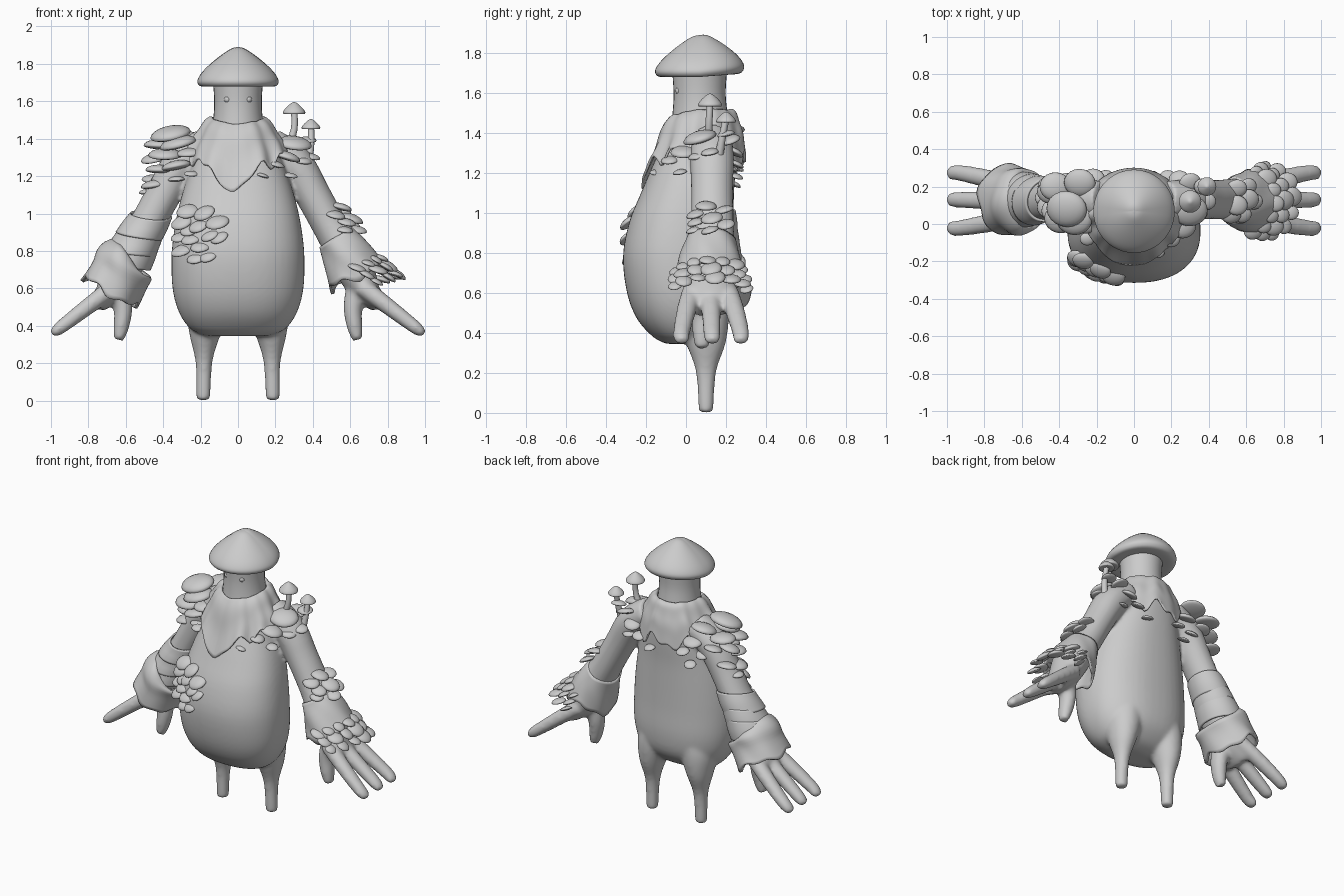
import bpy, bmesh, math, random
from mathutils import Vector, Matrix

if "Cube" in bpy.data.objects:
    bpy.data.objects.remove(bpy.data.objects["Cube"])
random.seed(4)

grey = bpy.data.materials.new("plain_grey")
grey.use_nodes = True
GREY = (0.6, 0.6, 0.6, 1)
grey.diffuse_color = GREY
grey.node_tree.nodes["Principled BSDF"].inputs["Base Color"].default_value = GREY


def finish(bm, name):
    bmesh.ops.recalc_face_normals(bm, faces=bm.faces)
    for f in bm.faces:
        f.smooth = True
    mesh = bpy.data.meshes.new(name)
    bm.to_mesh(mesh)
    bm.free()
    mesh.materials.append(grey)
    ob = bpy.data.objects.new(name, mesh)
    bpy.context.collection.objects.link(ob)
    return ob


def spline(pts, n):
    """Smooth curve through tuples of any length."""
    out = []
    for i in range(len(pts) - 1):
        p = [Vector(pts[max(0, min(len(pts) - 1, i + k))]) for k in (-1, 0, 1, 2)]
        for s in range(n):
            t = s / n
            out.append(0.5 * (2 * p[1] + (p[2] - p[0]) * t
                       + (2 * p[0] - 5 * p[1] + 4 * p[2] - p[3]) * t ** 2
                       + (3 * p[1] - p[0] - 3 * p[2] + p[3]) * t ** 3))
    return out + [Vector(pts[-1])]


def loft(bm, pts, upright=False, caps=True, seg=32, power=2, n=4, hem=None):
    """Skin ellipses given as (x, y, z, half width, half depth)."""
    path = spline(pts, n)
    rings = []
    for i, p in enumerate(path):
        c = Vector(p[:3])
        if upright:
            tan, u, v = Vector((0, 0, -1)), Vector((1, 0, 0)), Vector((0, 1, 0))
        else:
            a, b = path[max(i - 1, 0)], path[min(i + 1, len(path) - 1)]
            tan = (Vector(b[:3]) - Vector(a[:3])).normalized()
            u = Vector((0, 1, 0)).cross(tan).normalized()
            v = tan.cross(u)
        ring = []
        for k in range(seg):
            ang = math.tau * k / seg
            co, si = math.cos(ang), math.sin(ang)
            e = 2 / power
            off = u * math.copysign(abs(co) ** e, co) * p[3] + v * math.copysign(abs(si) ** e, si) * p[4]
            if hem:
                drop, flare = hem(ang, i / (len(path) - 1))
                off = off * (1 + flare) + tan * drop
            ring.append(bm.verts.new(c + off))
        rings.append(ring)
    for r, s in zip(rings, rings[1:]):
        for k in range(seg):
            bm.faces.new((r[k], r[(k + 1) % seg], s[(k + 1) % seg], s[k]))
    if caps:
        bm.faces.new(rings[0])
        bm.faces.new(rings[-1])


def part(name, pts, thick=0, **kw):
    bm = bmesh.new()
    loft(bm, pts, **kw)
    ob = finish(bm, name)
    if thick:
        m = ob.modifiers.new("thickness", "SOLIDIFY")
        m.thickness = thick
        m.offset = 0
    return ob


# Body, legs, arms and hands fused into one soft skin
profile = [(.345, -.1, .06, .16), (.38, -.165, .14, .25), (.47, -.245, .215, .315),
           (.6, -.295, .24, .35), (.78, -.315, .238, .355), (.95, -.285, .238, .335),
           (1.1, -.225, .24, .3), (1.25, -.16, .25, .25), (1.38, -.1, .25, .2), (1.47, -.04, .21, .14)]
bm = bmesh.new()
loft(bm, [(0, (f + b) / 2, z, w, (b - f) / 2) for z, f, b, w in profile], upright=True, power=2.3, seg=48)
for s in (-1, 1):
    loft(bm, [(s * .14, .08, .66, .09, .12), (s * .163, .09, .48, .11, .125), (s * .178, .1, .35, .082, .1),
              (s * .182, .1, .21, .046, .052), (s * .185, .1, .04, .039, .039), (s * .185, .1, .002, .037, .037)])
    loft(bm, [(s * .17, .13, 1.37, .09, .1), (s * .3, .13, 1.27, .1, .11), (s * .4, .13, 1.1, .095, .105),
              (s * .5, .13, .92, .095, .11), (s * .6, .12, .76, .11, .13), (s * .66, .12, .63, .09, .125),
              (s * .72, .12, .54, .055, .125), (s * .75, .12, .51, .04, .11)])
    for root, tip in ((.03, -.022), (.12, .13), (.21, .273)):
        loft(bm, [(s * .66, root, .61, .05, .05), (s * .78, (root + tip) / 2, .52, .046, .05),
                  (s * .93, tip, .405, .038, .044), (s * .975, tip, .37, .03, .04),
                  (s * .995, tip, .355, .018, .028)], seg=16)
    loft(bm, [(s * .65, .1, .62, .07, .07), (s * .615, .09, .5, .052, .06),
              (s * .625, .08, .39, .042, .048), (s * .64, .08, .325, .028, .034)], seg=16)
body = finish(bm, "body_with_limbs")
m = body.modifiers.new("fuse", "REMESH")
m.mode = "VOXEL"
m.voxel_size = 0.011
m.use_smooth_shade = True
m = body.modifiers.new("soften", "SMOOTH")
m.factor = 0.5
m.iterations = 14

# Head, eyes and big cap
part("head", [(0, .07, 1.4, .15, .15), (0, .07, 1.5, .133, .137), (0, .068, 1.6, .127, .13),
              (0, .068, 1.72, .135, .138)], upright=True)
bm = bmesh.new()
for s in (-1, 1):
    bmesh.ops.create_uvsphere(bm, u_segments=16, v_segments=10, radius=.02,
                              matrix=Matrix.Translation((s * .055, -.034, 1.61)))
finish(bm, "eyes")


def cap_points(x, y, z, r, h):
    outline = [(0.01, 1), (.18, .955), (.45, .77), (.7, .56), (.89, .36), (.99, .19), (.98, .08), (.88, .02), (.6, .04), (.01, .12)]
    return [(x, y, z + k * h, w * r, w * r) for w, k in outline]


part("head_cap", cap_points(0, .068, 1.675, .218, .213), upright=True, seg=48,
     hem=lambda a, t: (-.025 * max(0, math.sin(a)) * math.sin(math.pi * t), .025 * math.sin(a) ** 2))

# Stalked mushrooms on the left shoulder
for name, x, y, z, r, dx, dy in (("tall", .3, .12, 1.53, .06, -.04, -.01), ("short", .39, .2, 1.45, .05, -.02, -.04)):
    part(name + "_mushroom_stem", [(x + dx, y + dy, z - .2, .024, .024), (x, y + dy / 2, z - .08, .018, .018),
                                   (x, y, z + .02, .017, .017)], seg=12)
    part(name + "_mushroom_cap", cap_points(x, y, z, r, r * 1.1), upright=True, seg=24)


# Draped scarf with a pointed front and ragged hem
def scarf_hem(a, t):
    front = abs((a - 1.5 * math.pi + .1 + math.pi) % math.tau - math.pi)
    point = max(0, 1 - front / .75)
    rag = (.035 * math.sin(a * 7 + 1) + .025 * math.sin(a * 13)) * (1 - point) + .03 * max(0, math.sin(a))
    fold = .025 * math.sin(t * 18 + 1.2 * math.sin(a)) * (1 - t)
    dip = .04 * max(0, -math.sin(a)) * (1 - t)
    return (.185 * point + rag) * t ** 2 + dip, (.13 * min(1, point * 1.6) * t ** 2 + fold)


part("scarf", [(0, .075, 1.45, .13, .135), (0, .075, 1.51, .142, .148), (0, .075, 1.495, .165, .172),
               (0, .072, 1.43, .208, .2), (0, .068, 1.36, .245, .218), (0, .055, 1.295, .268, .24)],
     thick=.012, upright=True, caps=False, seg=96, n=5, hem=scarf_hem)


# Sleeve cuffs and arm wraps
def ragged(amount):
    return lambda a, t: (amount * t ** 3 * (math.sin(a * 3 + .6) + .6 * math.sin(a * 7)),
                         .025 * math.sin(a * 5 + t * 6))


part("left_cuff", [(.53, .125, .87, .1, .115), (.58, .12, .78, .125, .145), (.635, .12, .66, .155, .165)],
     thick=.014, caps=False, seg=64, hem=ragged(.02))
part("right_cuff", [(-.585, .12, .75, .12, .14), (-.6, .12, .735, .155, .17), (-.635, .125, .67, .152, .17),
                    (-.685, .13, .58, .16, .185)], thick=.018, caps=False, seg=64, hem=ragged(.016))
wraps = [(.465, .99, .53, .88), (.52, .9, .575, .79), (.555, .83, .61, .72)]
for i, (x0, z0, x1, z1) in enumerate(wraps):
    w = .098 + .01 * i
    part(f"right_arm_wrap_{i + 1}", [(-x0, .13, z0, w, w + .014), (-(x0 + x1) / 2, .13, (z0 + z1) / 2, w + .01, w + .022),
                                     (-x1, .125, z1, w + .014, w + .028)], thick=.012, caps=False, seg=48,
         hem=lambda a, t: (.05 * math.cos(a + .5), 0))


# Shelf fungus clusters
def shelf(bm, loc, r, normal):
    made = bmesh.ops.create_uvsphere(bm, u_segments=20, v_segments=10, radius=1)["verts"]
    turn = Vector((0, 0, 1)).rotation_difference(Vector(normal)).to_matrix()
    for v in made:
        h = v.co.z * (.42 if v.co.z > 0 else .2)
        v.co = turn @ Vector((v.co.x * r, v.co.y * r * .9, h * r)) + Vector(loc)


def cluster(name, spots, tilt):
    bm = bmesh.new()
    for x, y, z, r in spots:
        wobble = [random.uniform(-.18, .18) for _ in range(2)]
        shelf(bm, (x, y, z), r, (tilt[0] + wobble[0], tilt[1] + wobble[1], 1))
    finish(bm, name)


cluster("right_shoulder_fungus", [
    (-.36, .08, 1.42, .11), (-.29, .22, 1.4, .085), (-.32, .03, 1.37, .1), (-.42, .2, 1.36, .085),
    (-.39, .03, 1.31, .09), (-.26, .01, 1.32, .07), (-.45, .17, 1.29, .07), (-.33, .02, 1.25, .08),
    (-.42, .07, 1.23, .075), (-.45, .2, 1.18, .065), (-.45, .09, 1.15, .07), (-.48, .14, 1.11, .05),
    (-.25, -.08, 1.21, .04), (-.33, .03, 1.18, .045), (-.36, .22, 1.28, .06)], (-.1, -.1))
cluster("left_shoulder_fungus", [
    (.3, .07, 1.37, .095), (.26, -.01, 1.3, .075), (.34, .06, 1.28, .055), (.2, -.08, 1.26, .05),
    (.13, -.15, 1.2, .035), (.28, -.03, 1.2, .04), (.39, .12, 1.3, .05), (.37, .2, 1.39, .05),
    (.3, .22, 1.36, .06)], (.15, -.15))
cluster("back_fungus", [
    (.24, .24, 1.3, .055), (.18, .25, 1.24, .045), (.28, .22, 1.22, .04), (.1, .25, 1.18, .04),
    (-.22, .24, 1.3, .065), (-.15, .25, 1.22, .045), (-.28, .22, 1.22, .045), (-.2, .24, 1.14, .04)], (0, .4))
cluster("belly_fungus", [(x, -.312 + 1.2 * x * x + .15 * max(0, z - .82), z, r) for x, z, r in (
    (-.27, 1.01, .06), (-.18, 1.0, .06), (-.11, .95, .065), (-.3, .95, .06), (-.21, .93, .055), (-.15, .88, .05),
    (-.31, .87, .05), (-.25, .86, .055), (-.1, .87, .05), (-.2, .82, .055), (-.3, .8, .06), (-.22, .76, .055),
    (-.16, .77, .05), (-.26, .91, .05))], (-.35, -.7))
cluster("left_forearm_fungus", [
    (.55, .1, 1.03, .06), (.52, .05, .99, .055), (.55, .19, 1.01, .055), (.61, .13, .97, .062), (.58, .05, .95, .05),
    (.61, .2, .94, .05), (.64, .12, .91, .05), (.57, .04, .91, .045)], (.3, -.15))

# Ring of fungus around the outside of the left wrist
ring = []
for row in range(3):
    for k in range(7):
        a = math.radians(-85 + 27 * k + 6 * row)
        rad = .15 + .012 * row
        ring.append((.625 + .035 * row + rad * .88 * math.cos(a), .12 + rad * 1.05 * math.sin(a),
                     .7 - .042 * row + .06 * math.cos(a), random.uniform(.038, .06)))
cluster("left_wrist_fungus", ring, (.45, -.1))
